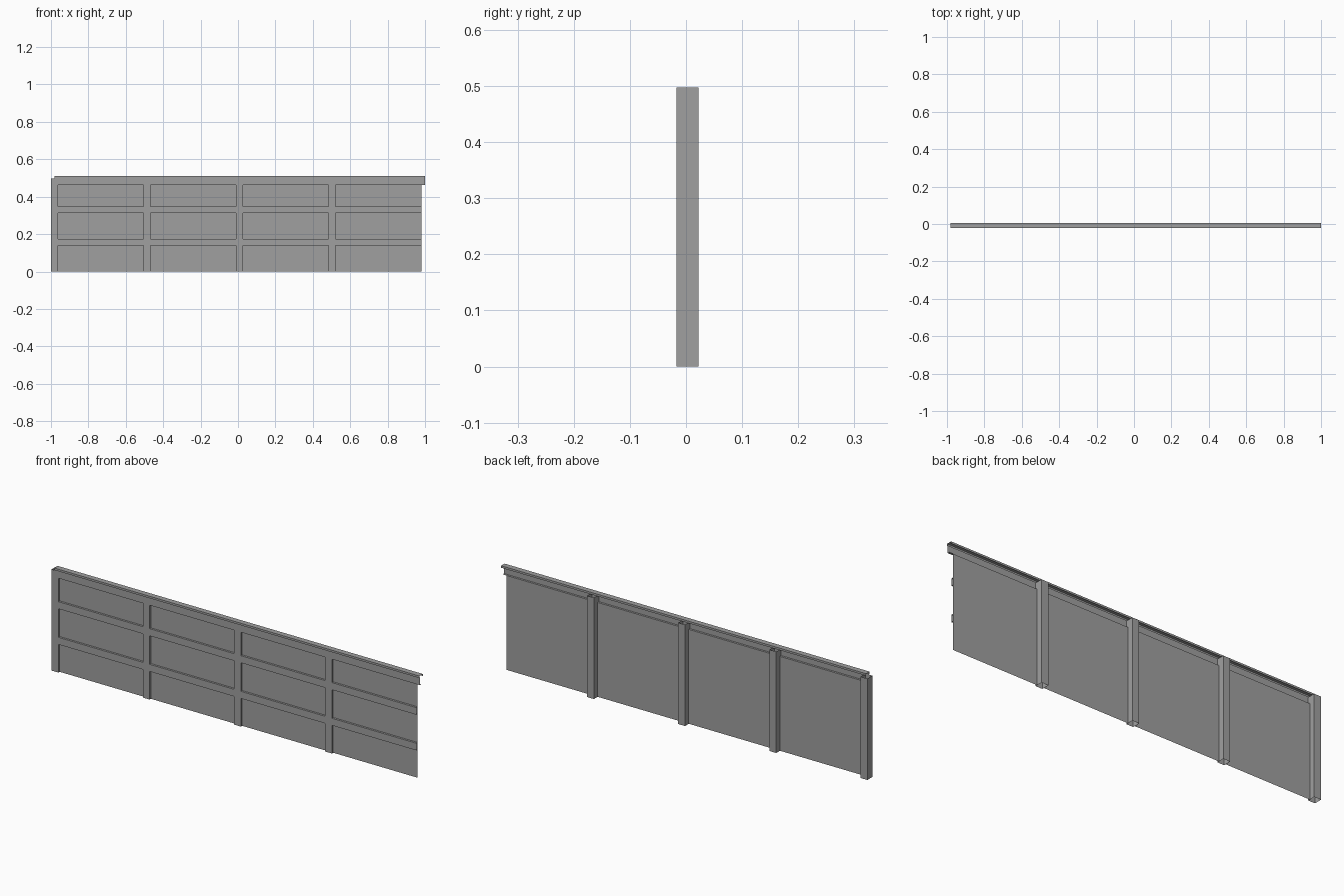
import bpy

cube = bpy.data.objects.get("Cube")
if cube:
    bpy.data.objects.remove(cube)

grey = bpy.data.materials.new("steel_grey")
grey.use_nodes = True
grey.diffuse_color = (0.35, 0.35, 0.35, 1)
grey.node_tree.nodes["Principled BSDF"].inputs["Base Color"].default_value = grey.diffuse_color

# Shared dimensions
FRONT, BACK, SHEET = -0.017, 0.022, -0.007
POST_W, POST_H, PITCH = 0.037, 0.497, 0.495
LEFT, PANEL_END = -1.0, 0.98
RAIL_H = 0.035
CAP_Z = 0.463


def sweep(name, profile, start, end, axis, closed=False):
    """Extrude a thin sheet profile along x (profile is y, z) or z (profile is x, y)."""
    place = (lambda p, t: (t, *p)) if axis == "x" else (lambda p, t: (*p, t))
    n = len(profile)
    verts = [place(p, t) for t in (start, end) for p in profile]
    faces = [(i, (i + 1) % n, (i + 1) % n + n, i + n)
             for i in range(n if closed else n - 1)]
    mesh = bpy.data.meshes.new(name)
    mesh.from_pydata(verts, [], faces)
    mesh.materials.append(grey)
    obj = bpy.data.objects.new(name, mesh)
    bpy.context.collection.objects.link(obj)
    return obj


for bay in range(4):
    x0 = LEFT + bay * PITCH
    x1 = x0 + POST_W
    x2 = min(x0 + PITCH, PANEL_END)

    # Hollow post, open at both ends
    sweep(f"post_{bay + 1}", [(x0, FRONT), (x1, FRONT), (x1, BACK), (x0, BACK)],
          0, POST_H, "z", closed=True)

    # Sheet panel between posts
    sweep(f"panel_{bay + 1}", [(SHEET, 0), (SHEET, CAP_Z)], x1, x2, "x")

    # Raised channel rails on the front of the panel
    for label, z in (("lower", 0.138), ("upper", 0.313)):
        sweep(f"{label}_rail_{bay + 1}",
              [(SHEET, z), (FRONT, z), (FRONT, z + RAIL_H), (SHEET, z + RAIL_H)],
              x1, x2, "x")

# Folded top cap with fascia, overhanging the right-hand end
sweep("top_cap",
      [(SHEET, CAP_Z), (FRONT, CAP_Z), (FRONT, 0.5), (-0.022, 0.5),
       (-0.022, 0.51), (0.005, 0.51), (0.005, 0.5)],
      -0.982, 1.0, "x")
